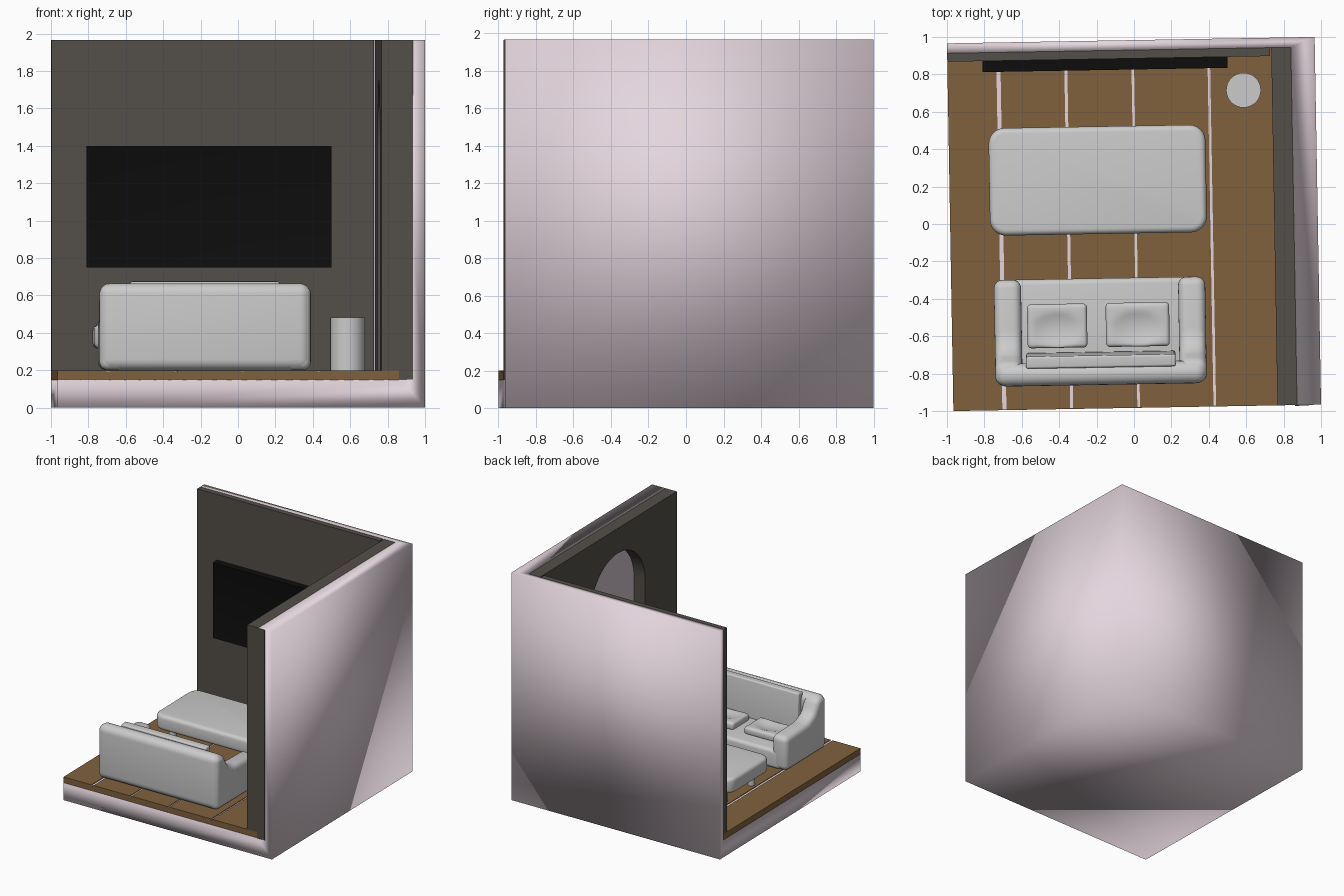
import bpy, bmesh, math
from mathutils import Matrix, Vector

if "Cube" in bpy.data.objects:
    bpy.data.objects.remove(bpy.data.objects["Cube"])

TURN = math.radians(1.0)          # whole room sits slightly turned
H = 0.983                         # half width of the room
TOP = 1.965


def material(name, rgb):
    m = bpy.data.materials.new(name)
    m.diffuse_color = (*rgb, 1)
    m.use_nodes = True
    m.node_tree.nodes["Principled BSDF"].inputs["Base Color"].default_value = m.diffuse_color
    return m


PINK = material("pale_pink", (0.78, 0.67, 0.73))
WALL = material("dark_taupe", (0.088, 0.078, 0.066))
WOOD = material("brown_wood", (0.22, 0.12, 0.047))
GREY = material("light_grey", (0.6, 0.6, 0.6))
BLACK = material("black", (0.004, 0.004, 0.004))
smooth_parts = []


def finish(name, bm, mat, smooth=True):
    bmesh.ops.recalc_face_normals(bm, faces=bm.faces[:])
    me = bpy.data.meshes.new(name)
    bm.to_mesh(me)
    bm.free()
    me.materials.append(mat)
    ob = bpy.data.objects.new(name, me)
    ob.rotation_euler.z = TURN
    bpy.context.collection.objects.link(ob)
    if smooth:
        smooth_parts.append(ob)
    return ob


def round_edges(bm, r, seg=5):
    edges = [e for e in bm.edges if e.calc_face_angle(0) > 0.3]
    bmesh.ops.bevel(bm, geom=edges, offset=r, segments=seg, profile=0.5,
                    affect='EDGES', clamp_overlap=True)


def box_mesh(lo, hi):
    lo, hi = Vector(lo), Vector(hi)
    bm = bmesh.new()
    bmesh.ops.create_cube(bm, size=1, matrix=Matrix.Translation((lo + hi) / 2)
                          @ Matrix.Diagonal((*(hi - lo), 1)))
    return bm


def box(name, lo, hi, mat, r=0, tilt=0):
    bm = box_mesh(lo, hi)
    if r:
        round_edges(bm, r)
    if tilt:
        mid = (Vector(lo) + Vector(hi)) / 2
        bmesh.ops.rotate(bm, verts=bm.verts, cent=mid,
                         matrix=Matrix.Rotation(tilt, 3, 'X'))
    return finish(name, bm, mat)


def extrude_x(name, profile, x0, x1, mat, r=0):
    """Extrude a (y, z) outline along x."""
    bm = bmesh.new()
    f = bm.faces.new([bm.verts.new((x0, y, z)) for y, z in profile])
    new = bmesh.ops.extrude_face_region(bm, geom=[f])["geom"]
    bmesh.ops.translate(bm, vec=(x1 - x0, 0, 0),
                        verts=[v for v in new if isinstance(v, bmesh.types.BMVert)])
    bmesh.ops.recalc_face_normals(bm, faces=bm.faces[:])
    if r:
        round_edges(bm, r)
    return finish(name, bm, mat)


def cylinder(name, x, y, z0, z1, rad, mat, r=0):
    bm = bmesh.new()
    bmesh.ops.create_cone(bm, cap_ends=True, segments=32, radius1=rad, radius2=rad,
                          depth=z1 - z0, matrix=Matrix.Translation((x, y, (z0 + z1) / 2)))
    return finish(name, bm, mat)


# Room shell: a block with one corner carved out, softly shaded all over
shell = finish("room_shell", box_mesh((-H, -H, 0), (H, H, TOP)), PINK, False)
carve = finish("shell_cutter", box_mesh((-2, -2, 0.15), (0.855, 0.93, 3)), PINK, False)
for ob in (shell, carve):
    for p in ob.data.polygons:
        p.use_smooth = True
mod = shell.modifiers.new("carve", 'BOOLEAN')
mod.operation, mod.object, mod.solver = 'DIFFERENCE', carve, 'EXACT'
carve.hide_render = True
carve.hide_viewport = True
carve.display_type = 'WIRE'

# Inner wall panels, the side one with an arched doorway
box("back_wall_panel", (-H, 0.885, 0.2), (0.742, 0.931, TOP), WALL)
arch = [(-0.16 + 0.38 * math.cos(a), 1.37 + 0.38 * math.sin(a))
        for a in (math.pi * (1 - i / 24) for i in range(25))]
outline = ([(-H, 0.2), (-0.54, 0.2)] + arch +
           [(0.22, 0.2), (0.93, 0.2), (0.93, TOP), (-H, TOP)])
extrude_x("side_wall_panel", outline, 0.75, 0.856, WALL)
box("side_wall_end", (0.845, -H - 0.004, 0.15), (0.918, -H + 0.002, TOP - 0.002), WALL)

# Plank floor with pale joints
box("floor_base", (-H, -H, 0.149), (0.845, 0.93, 0.19), WOOD)
joints = [(-0.71, 0.022), (-0.35, 0.016), (0.008, 0.014), (0.415, 0.014)]
left = -H
for x, w in joints + [(0.845, 0)]:
    box("floor_plank", (left, -H, 0.19), (x - w / 2, 0.93, 0.2), WOOD)
    if w:
        box("floor_joint", (x - w / 2, -H + 0.004, 0.19), (x + w / 2, 0.93, 0.195), PINK)
    left = x + w / 2

# Wall screen: frame with a recessed panel
bm = box_mesh((-0.795, 0.826, 0.75), (0.515, 0.886, 1.4))
front = [f for f in bm.faces if f.normal.y < -0.5]
bmesh.ops.inset_region(bm, faces=front, thickness=0.03, depth=0)
bmesh.ops.translate(bm, vec=(0, 0.008, 0), verts=front[0].verts[:])
finish("wall_screen", bm, BLACK)

# Round side stand
cylinder("side_stand", 0.598, 0.705, 0.2, 0.482, 0.093, GREY)

# Low table
CX = -0.19
bm = box_mesh((CX - 0.58, -0.05, 0.315), (CX + 0.58, 0.525, 0.445))
corners = [e for e in bm.edges if abs(e.verts[0].co.z - e.verts[1].co.z) > 0.05]
bmesh.ops.bevel(bm, geom=corners, offset=0.085, segments=6, profile=0.5, affect='EDGES')
round_edges(bm, 0.03, 4)
finish("table_top", bm, GREY)
for sx in (-1, 1):
    for y in (0.05, 0.43):
        cylinder("table_leg", CX + sx * 0.46, y, 0.2, 0.33, 0.028, GREY)

# Sofa facing the screen: seat, back rest, sloping arms
box("sofa_seat", (CX - 0.5, -0.8, 0.2), (CX + 0.5, -0.287, 0.36), GREY, 0.03)
box("sofa_back", (CX - 0.565, -0.857, 0.2), (CX + 0.565, -0.735, 0.665), GREY, 0.058)
arm = [(-0.85, 0.2), (-0.287, 0.2), (-0.287, 0.49), (-0.6, 0.5),
       (-0.68, 0.54), (-0.74, 0.655), (-0.85, 0.655)]
for side in (-1, 1):
    extrude_x("sofa_arm", arm, CX + side * 0.42, CX + side * 0.565, GREY, 0.05)
box("back_cushion", (CX - 0.4, -0.755, 0.35), (CX + 0.4, -0.69, 0.675), GREY, 0.012, 0.06)


# Loose seat cushions with a soft dip in the middle
def cushion(x0, x1):
    bm = box_mesh((x0, -0.655, 0.35), (x1, -0.42, 0.415))
    round_edges(bm, 0.02, 3)
    bmesh.ops.subdivide_edges(bm, edges=[e for e in bm.edges if e.calc_length() > 0.1],
                              cuts=9, use_grid_fill=True)
    cx, cy = (x0 + x1) / 2, -0.56
    for v in bm.verts:
        if v.co.z > 0.41:
            d = math.hypot((v.co.x - cx) / 0.14, (v.co.y - cy) / 0.1)
            if d < 1:
                v.co.z -= 0.022 * (1 - d * d)
    finish("seat_cushion", bm, GREY)


cushion(-0.58, -0.26)
cushion(-0.16, 0.18)

# Smooth shading with sharp corners kept
bpy.ops.object.select_all(action='DESELECT')
for ob in smooth_parts:
    ob.select_set(True)
bpy.context.view_layer.objects.active = smooth_parts[0]
bpy.ops.object.shade_smooth_by_angle(angle=math.radians(35))
